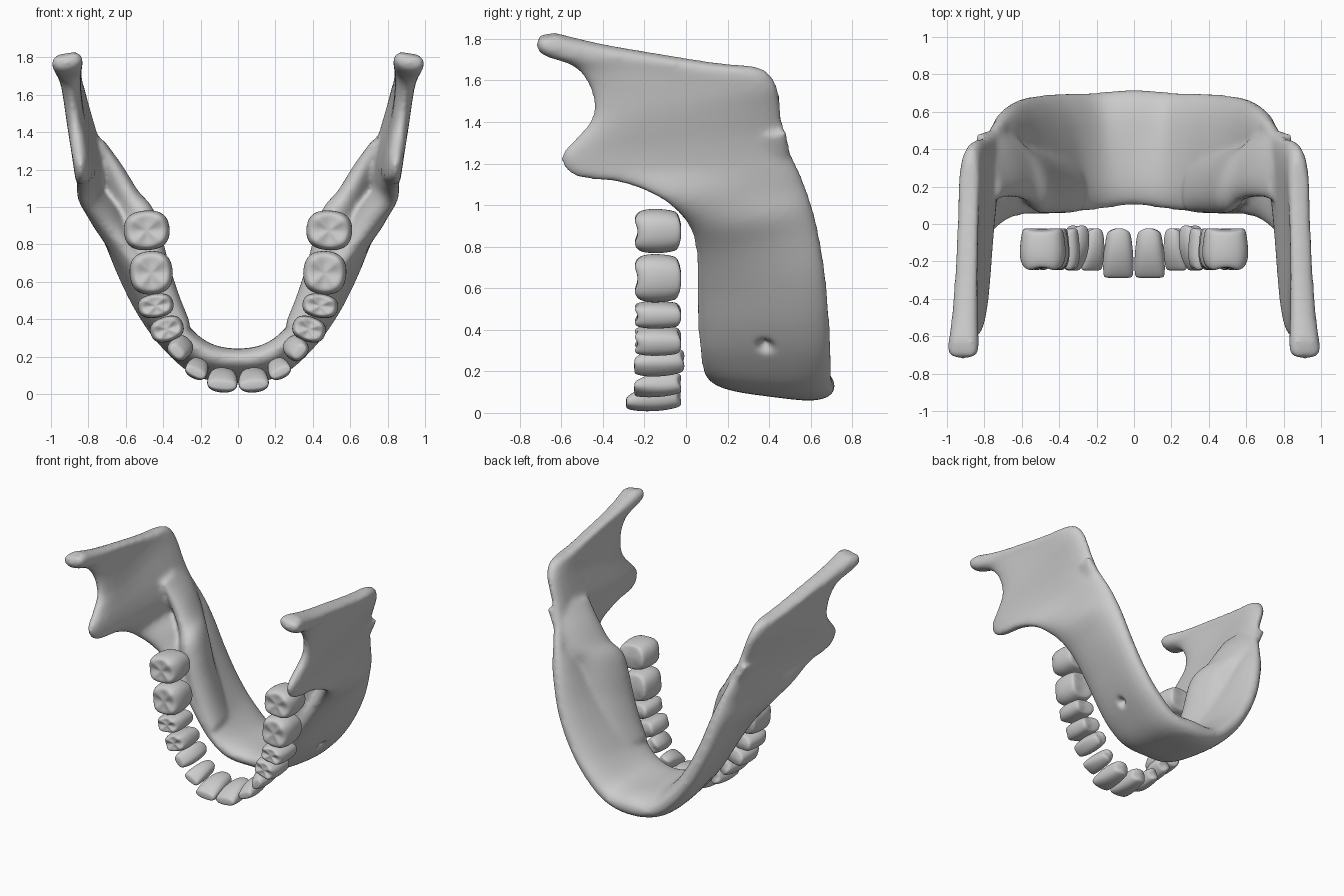
import bpy, bmesh, math
from mathutils import Vector

if "Cube" in bpy.data.objects:
    bpy.data.objects.remove(bpy.data.objects["Cube"])


def catmull(pts, i, t):
    p0, p1, p2, p3 = (pts[min(max(i + k, 0), len(pts) - 1)] for k in (-1, 0, 1, 2))
    return [(2 * b + (c - a) * t + (2 * a - 5 * b + 4 * c - d) * t * t
             + (3 * b - a - 3 * c + d) * t ** 3) / 2 for a, b, c, d in zip(p0, p1, p2, p3)]


def bridge(bm, rings):
    n = len(rings[0])
    for p, q in zip(rings, rings[1:]):
        for k in range(n):
            bm.faces.new((p[k], p[(k + 1) % n], q[(k + 1) % n], q[k]))
    bm.faces.new(rings[0])
    bm.faces.new(rings[-1])


def sweep(bm, stations, steps=5, n=12):
    """Sweep a rounded plate section through stations:
    upper edge x,y,z, lower edge x,y,z, thickness at upper, middle, lower."""
    rows = [catmull(stations, i, k / steps) for i in range(len(stations) - 1) for k in range(steps)]
    rows.append(stations[-1])
    mids = [(Vector(r[:3]) + Vector(r[3:6])) / 2 for r in rows]
    rings = []
    for j, r in enumerate(rows):
        d = mids[min(j + 1, len(rows) - 1)] - mids[max(j - 1, 0)]
        nrm = Vector((d.z, 0, -d.x)).normalized()
        a, b = Vector(r[:3]), Vector(r[3:6])
        ring = []
        for k in range(2 * n):
            v = (1 - math.cos(math.pi * k / n)) / 2
            th = r[6] * (1 - v) * (1 - 2 * v) + r[7] * 4 * v * (1 - v) + r[8] * v * (2 * v - 1)
            h = th / 2 * math.sqrt(max(0, 1 - (2 * v - 1) ** 4))
            ring.append(bm.verts.new(a.lerp(b, v) + nrm * (h if k < n else -h)))
        rings.append(ring)
    bridge(bm, rings)


def flip(s):
    return (-s[0], s[1], s[2], -s[3], *s[4:])


def make_object(name, bm):
    bmesh.ops.recalc_face_normals(bm, faces=bm.faces)
    me = bpy.data.meshes.new(name)
    bm.to_mesh(me)
    bm.free()
    ob = bpy.data.objects.new(name, me)
    bpy.context.collection.objects.link(ob)
    return ob


# Jaw body: upper edge x, y, z and lower edge x, y, z
body = [(.16, .08, .21, .20, .705, .155), (.37, .055, .43, .50, .69, .48),
        (.48, .05, .61, .60, .67, .69), (.61, .045, .79, .66, .635, .89),
        (.72, 0, .92, .695, .60, 1.02)]
half = [(*s, .14, .17, .155) for s in body]
half.insert(1, (.28, .065, .30, .37, .70, .30, .13, .16, .16))
# Rear branch: only side outline y, z of both edges, x follows the height
outline = [(-.12, 1.03, .565, 1.12), (-.32, 1.11, .53, 1.20), (-.54, 1.14, .495, 1.28),
           (-.605, 1.23, .47, 1.38), (-.535, 1.32, .455, 1.50), (-.455, 1.42, .435, 1.585),
           (-.46, 1.55, .36, 1.66), (-.54, 1.665, .13, 1.685), (-.68, 1.72, -.33, 1.76),
           (-.72, 1.76, -.52, 1.80), (-.71, 1.81, -.62, 1.825)]
for ya, za, yb, zb in outline:
    knob = math.exp(-((za - 1.76) / .07) ** 2)
    angle = math.exp(-((zb - 1.6) / .12) ** 2)
    half.append((.835 + .125 * (za - 1.15), ya, za, .715 + .29 * (zb - 1.12) + .01 * angle, yb, zb,
                 .125 + .065 * knob, .10 + .06 * knob, .14 - .03 * knob + .02 * angle))
chin = (0, .10, .185, 0, .72, .13, .14, .16, .19)
bone = bmesh.new()
sweep(bone, [flip(s) for s in half[::-1]] + [chin] + half)

# Tooth-bearing ridge inside the jaw: a knob behind the last tooth, then fading upward
ridge = [(x, y, z, x + .10, y + .36, z + .02, t, t * 1.6, t) for x, y, z, t in
         [(.29, .065, .34, .10), (.37, .06, .50, .12), (.435, .055, .68, .13), (.475, .055, .84, .13),
          (.505, .065, .95, .12), (.565, .12, 1.04, .10), (.65, .14, 1.19, .09), (.735, .13, 1.34, .06)]]
sweep(bone, ridge)
sweep(bone, [flip(s) for s in ridge])

# Fuse and soften the bone
jaw = make_object("jaw_bone", bone)
fuse = jaw.modifiers.new("fuse", 'REMESH')
fuse.mode = 'VOXEL'
fuse.voxel_size = 0.015
soft = jaw.modifiers.new("soften", 'SMOOTH')
soft.factor, soft.iterations = 0.5, 14
fused = bpy.data.meshes.new_from_object(jaw.evaluated_get(bpy.context.evaluated_depsgraph_get()))
jaw.modifiers.clear()
jaw.data = fused

# Small nerve openings on the outer faces
for s in (-1, 1):
    aim = Vector((s * .6, .365, .32))
    hole = min((v.co.copy() for v in fused.vertices), key=lambda c: (c - aim).length + 2 * abs(c.z - aim.z))
    for v in fused.vertices:
        v.co += Vector((-s * .8, 0, .5)) * .05 * math.exp(-((v.co - hole).length / .03) ** 2)
for f in fused.polygons:
    f.use_smooth = True

# Crown profiles: level from root to biting side, width scale, depth scale
BLADE = [(0, .68, .6), (.06, .82, .82), (.35, .95, 1), (.7, 1.05, .85), (.95, 1.02, .5), (1, .9, .3)]
BLOCK = [(0, .78, .78), (.06, .9, .9), (.35, 1, .98), (.65, 1.02, 1.02), (.9, .93, .9), (.97, .75, .72), (.92, .4, .38)]


def tooth(name, s, kind, x, z, w, d, turn):
    """w runs along the arch, d across it, turn follows the arch."""
    bm, rings, n = bmesh.new(), [], 16
    y0 = -.012 if kind == "canine" else -.027
    y1 = -.29 if name.endswith("central_incisor") else -.25
    ca, sa = math.cos(turn), math.sin(turn)
    for lv, ws, ds in BLOCK if kind == "molar" else BLADE:
        top = max(0, lv - .6) * 2
        if kind == "canine":
            ws *= 1 - .4 * top
        lean = 0 if kind == "molar" else .25 * d * lv ** 2
        ring = []
        for k in range(n):
            t = 2 * math.pi * k / n
            c, q = math.cos(t), math.sin(t)
            a = math.copysign(abs(c) ** .8, c) * w / 2 * ws
            b = math.copysign(abs(q) ** .8, q) * d / 2 * ds - lean
            y = y0 + (y1 - y0) * lv - .036 * math.cos(2 * t) * max(0, .3 - lv)
            if kind == "molar":
                y += .014 * math.cos(4 * t) * top
            ring.append(bm.verts.new((s * (x + a * ca - b * sa), y, z + a * sa + b * ca)))
        rings.append(ring)
    bridge(bm, rings)
    ob = make_object(name, bm)
    sub = ob.modifiers.new("round", 'SUBSURF')
    sub.levels = sub.render_levels = 2
    for f in ob.data.polygons:
        f.use_smooth = True


# Teeth along the arch, both sides
row = [("central_incisor", "incisor", .082, .082, .16, .14, .08),
       ("lateral_incisor", "incisor", .215, .142, .12, .12, .45),
       ("canine", "canine", .303, .25, .135, .14, .8),
       ("first_premolar", "molar", .38, .347, .135, .185, 1.25),
       ("second_premolar", "molar", .44, .472, .13, .195, 1.42),
       ("first_molar", "molar", .464, .648, .235, .235, 1.5),
       ("second_molar", "molar", .488, .875, .215, .25, 1.5)]
for name, *shape in row:
    for label, s in (("right", 1), ("left", -1)):
        tooth(f"{label}_{name}", s, *shape)
